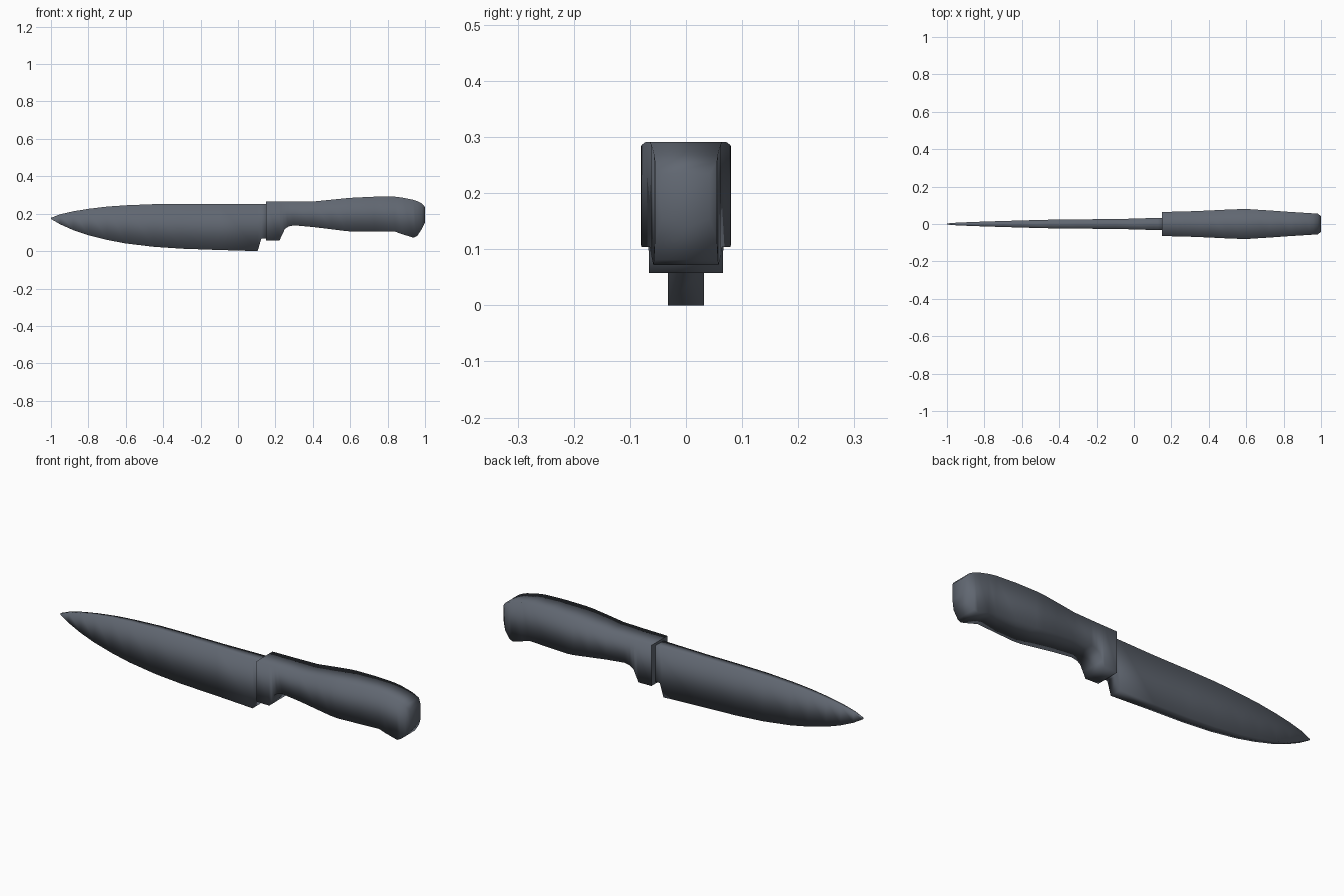
import bpy
import bmesh

steel = bpy.data.materials.new("dark slate grey")
steel.diffuse_color = (0.118, 0.135, 0.165, 1)


def loft(name, stations):
    """Rectangular sections along x: (x, bottom z, top z, half width)."""
    bm = bmesh.new()
    rings = [[bm.verts.new((x, y, z)) for y, z in
              ((-w, lo), (w, lo), (w, hi), (-w, hi))]
             for x, lo, hi, w in stations]
    for a, b in zip(rings, rings[1:]):
        for i in range(4):
            j = (i + 1) % 4
            bm.faces.new((a[i], a[j], b[j], b[i]))
    front_cap = bm.faces.new(rings[0][::-1])
    bm.faces.new(rings[-1])
    bmesh.ops.recalc_face_normals(bm, faces=bm.faces[:])
    # soft shading all round, crisp only at the front cap
    for f in bm.faces:
        f.smooth = True
    for e in front_cap.edges:
        e.smooth = False
    mesh = bpy.data.meshes.new(name)
    bm.to_mesh(mesh)
    bm.free()
    mesh.materials.append(steel)
    obj = bpy.data.objects.new(name, mesh)
    bpy.context.collection.objects.link(obj)
    return obj


# Blade: pointed tip, curved belly, stepped heel
loft("blade", [
    (-1.00, 0.172, 0.178, 0.003),
    (-0.95, 0.143, 0.197, 0.007),
    (-0.88, 0.112, 0.213, 0.010),
    (-0.80, 0.085, 0.226, 0.013),
    (-0.70, 0.060, 0.238, 0.016),
    (-0.60, 0.041, 0.245, 0.019),
    (-0.45, 0.023, 0.251, 0.023),
    (-0.30, 0.013, 0.252, 0.025),
    (-0.10, 0.006, 0.252, 0.026),
    (0.105, 0.000, 0.252, 0.032),
    (0.125, 0.068, 0.252, 0.032),
    (0.160, 0.068, 0.252, 0.033),
])

# Handle: finger guard, swelling grip and hooked butt
loft("handle", [
    (0.150, 0.058, 0.265, 0.064),
    (0.222, 0.058, 0.265, 0.066),
    (0.235, 0.085, 0.265, 0.066),
    (0.250, 0.118, 0.265, 0.067),
    (0.270, 0.132, 0.265, 0.067),
    (0.300, 0.138, 0.265, 0.068),
    (0.400, 0.129, 0.265, 0.072),
    (0.500, 0.117, 0.275, 0.077),
    (0.580, 0.107, 0.283, 0.080),
    (0.620, 0.104, 0.286, 0.079),
    (0.730, 0.104, 0.291, 0.072),
    (0.840, 0.104, 0.291, 0.064),
    (0.880, 0.090, 0.286, 0.062),
    (0.938, 0.072, 0.274, 0.058),
    (0.958, 0.081, 0.267, 0.057),
    (0.983, 0.118, 0.255, 0.055),
    (1.000, 0.155, 0.235, 0.042),
])
